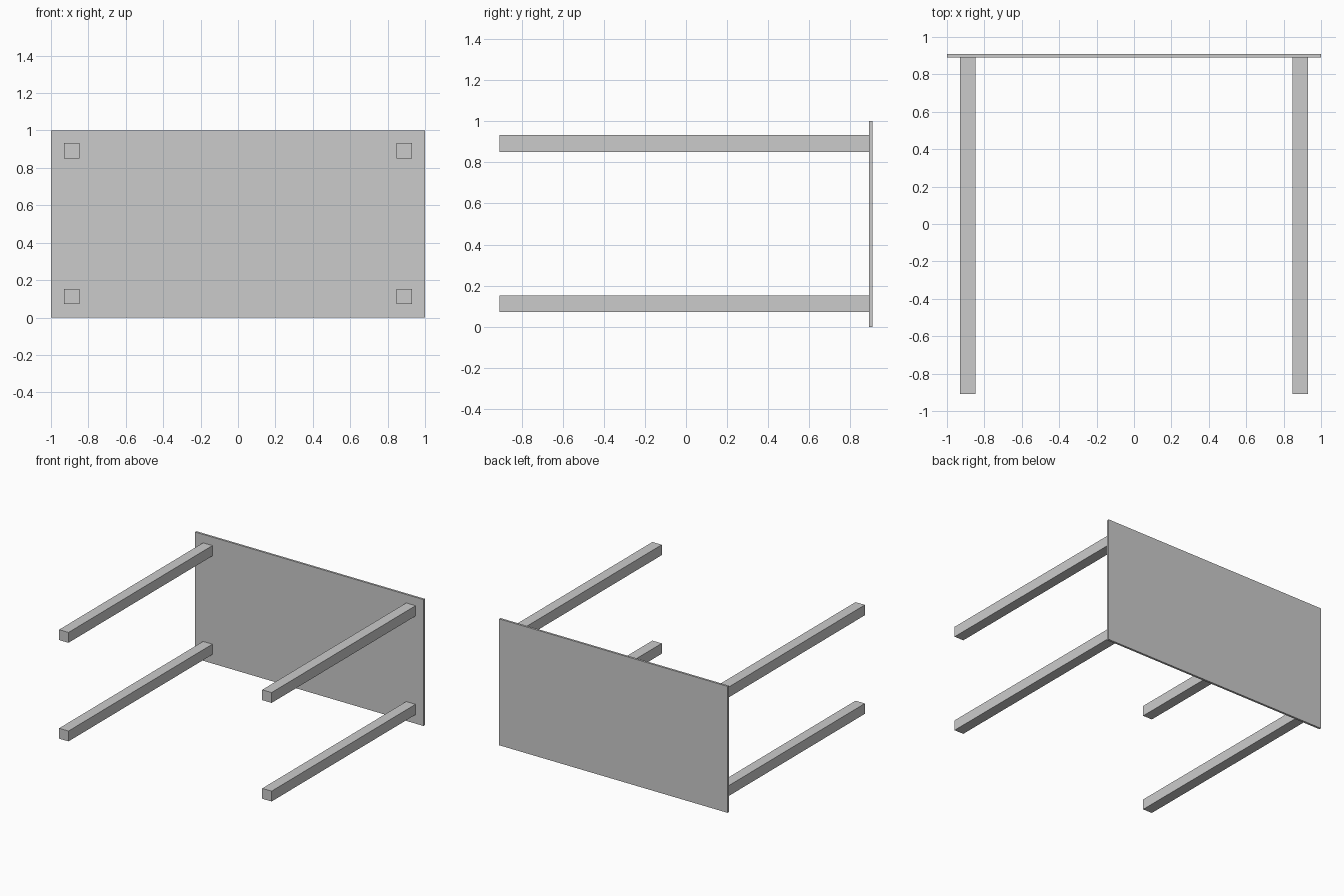
import bpy

if "Cube" in bpy.data.objects:
    bpy.data.objects.remove(bpy.data.objects["Cube"])

Y_END = 0.908      # half of the overall depth
TOP_THICK = 0.017  # thickness of the table top
LEG_W = 0.082      # square leg width


def box(name, lo, hi):
    """Axis-aligned box between two corners."""
    centre = [(a + b) / 2 for a, b in zip(lo, hi)]
    size = [b - a for a, b in zip(lo, hi)]
    bpy.ops.mesh.primitive_cube_add(size=1, location=centre)
    obj = bpy.context.object
    obj.name = name
    obj.scale = size
    bpy.ops.object.transform_apply(location=False, rotation=False, scale=True)
    return obj


# table top, standing upright at the back (table lies on its side)
y_top = Y_END - TOP_THICK
box("table_top", (-1, y_top, 0), (1, Y_END, 1))

# four square legs pointing forward
h = LEG_W / 2
for side, x in (("left", -0.889), ("right", 0.889)):
    for level, z in (("lower", 0.112), ("upper", 0.892)):
        box(f"{level}_{side}_leg", (x - h, -Y_END, z - h), (x + h, y_top, z + h))
